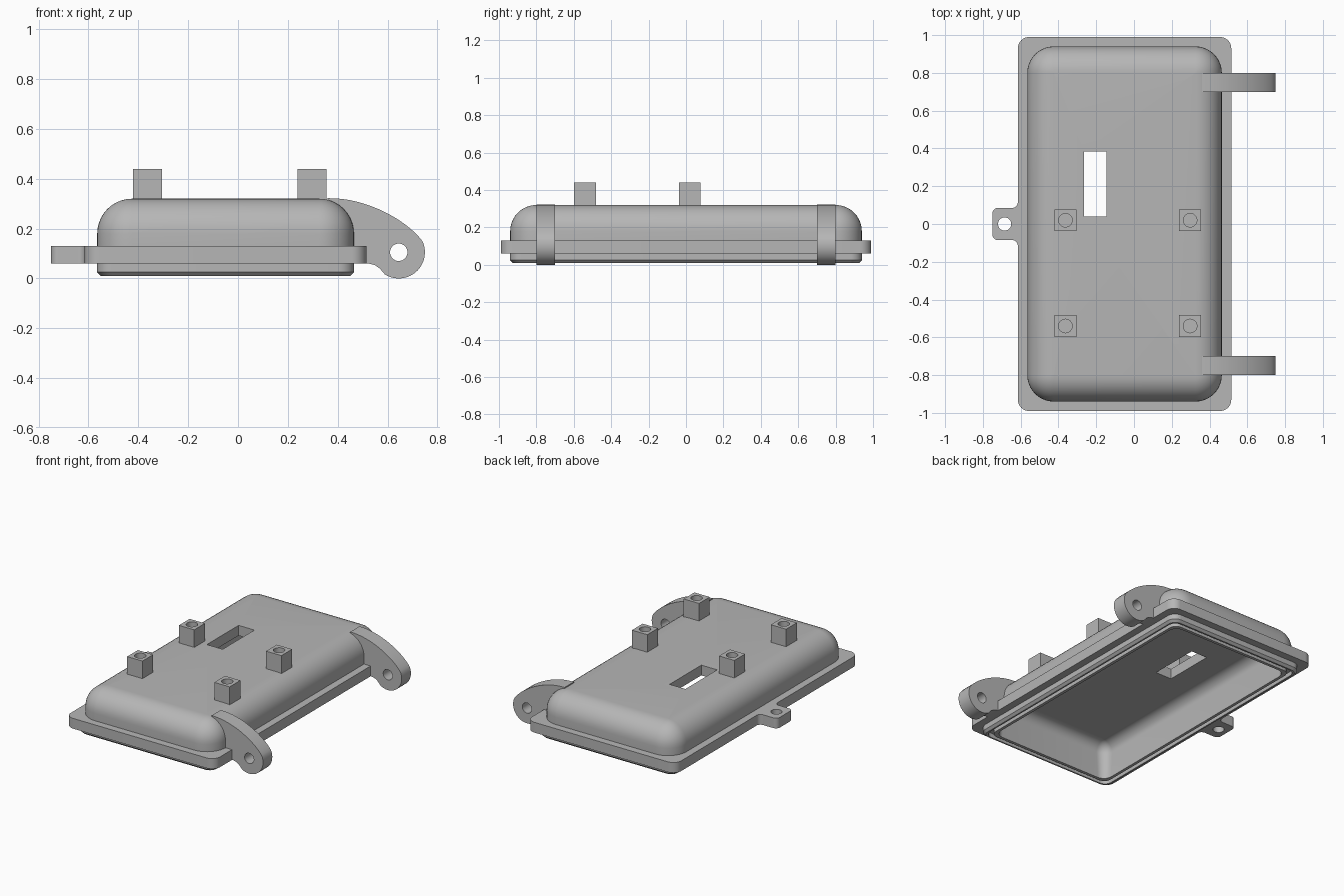
import bpy, bmesh
from math import sin, cos, pi, radians
from mathutils import Vector

if "Cube" in bpy.data.objects:
    bpy.data.objects.remove(bpy.data.objects["Cube"])

grey = bpy.data.materials.new("grey_plastic")
grey.use_nodes = True
grey.diffuse_color = (0.47, 0.47, 0.47, 1)
grey.node_tree.nodes["Principled BSDF"].inputs["Base Color"].default_value = grey.diffuse_color


def finish(name, bm):
    bmesh.ops.recalc_face_normals(bm, faces=bm.faces)
    mesh = bpy.data.meshes.new(name)
    bm.to_mesh(mesh)
    bm.free()
    mesh.materials.append(grey)
    obj = bpy.data.objects.new(name, mesh)
    bpy.context.collection.objects.link(obj)
    return obj


def prism(name, outline, lo, hi, along_y=False):
    """Extrude a flat outline between two heights (or two y positions)."""
    bm = bmesh.new()
    place = (lambda a, b, c: (a, c, b)) if along_y else (lambda a, b, c: (a, b, c))
    rings = [[bm.verts.new(place(a, b, c)) for a, b in outline] for c in (lo, hi)]
    for ring in rings:
        bm.faces.new(ring)
    n = len(outline)
    for i in range(n):
        j = (i + 1) % n
        bm.faces.new((rings[0][i], rings[0][j], rings[1][j], rings[1][i]))
    return finish(name, bm)


def arc(cx, cy, r, start, end, n=8):
    angles = [radians(start + (end - start) * i / n) for i in range(n + 1)]
    return [(cx + r * cos(a), cy + r * sin(a)) for a in angles]


def circle(cx, cy, r):
    return arc(cx, cy, r, 0, 360, 32)[:-1]


def box(cx, cy, hx, hy):
    return [(cx - hx, cy - hy), (cx + hx, cy - hy), (cx + hx, cy + hy), (cx - hx, cy + hy)]


def activate(obj):
    bpy.ops.object.select_all(action='DESELECT')
    obj.select_set(True)
    bpy.context.view_layer.objects.active = obj


def cut(obj, cutter):
    cutter.hide_render = True
    mod = obj.modifiers.new("cut", 'BOOLEAN')
    mod.operation, mod.solver, mod.object = 'DIFFERENCE', 'EXACT', cutter
    activate(obj)
    bpy.ops.object.modifier_apply(modifier=mod.name)
    bpy.data.objects.remove(cutter)


def smooth(obj):
    activate(obj)
    bpy.ops.object.shade_smooth_by_angle(angle=radians(30))


# Hollow cover: rounded rectangles lofted along a wall profile of (inset, z, corner radius)
CX, HX, HY = -0.05, 0.515, 0.94
FILLET, INNER, ARC_Z = 0.14, 0.07, 0.18


def fillet(r, start, end):
    return [(FILLET - x, ARC_Z + z, max(x, 0.003)) for x, z in arc(0, 0, r, start, end, 10)]


profile = fillet(INNER, 90, 0)
profile += [(0.07, 0.01, 0.06), (0.05, 0.01, 0.05), (0.05, 0.04, 0.05),      # inner rim
            (0.025, 0.04, 0.05), (0.025, 0.01, 0.05),                        # seal groove
            (0.015, 0.01, 0.05), (0, 0.025, 0.06), (0, 0.06, 0.06),          # outer lip
            (-0.05, 0.06, 0.06), (-0.05, 0.13, 0.06), (0, 0.13, FILLET)]     # flange
profile += fillet(FILLET, 0, 90)

bm = bmesh.new()
rings = []
for inset, z, r in profile:
    x, y = HX - inset - r, HY - inset - r
    corners = [(x, y, 0), (-x, y, 90), (-x, -y, 180), (x, -y, 270)]
    pts = [p for px, py, a in corners for p in arc(CX + px, py, r, a, a + 90, 10)]
    rings.append([bm.verts.new((px, py, z)) for px, py in pts])
for a, b in zip(rings, rings[1:]):
    for i in range(len(a)):
        j = (i + 1) % len(a)
        bm.faces.new((a[i], a[j], b[j], b[i]))
bm.faces.new(rings[0])
bm.faces.new(rings[-1])
cover = finish("cover_shell", bm)
cut(cover, prism("slot_cutter", box(-0.205, 0.213, 0.06, 0.172), 0.2, 0.4))
smooth(cover)

# Mounting posts with blind screw holes
for x, side in ((-0.363, "right"), (0.297, "left")):
    for y, end in ((0.02, "rear"), (-0.54, "front")):
        post = prism(f"post_{end}_{side}", box(x, y, 0.058, 0.058), 0.315, 0.44)
        cut(post, prism("hole_cutter", circle(x, y, 0.036), 0.345, 0.5))
        smooth(post)

# Latch tab with rounded outer corners and fillets into the flange
half = arc(-0.645, 0.115, 0.03, 360, 270)
half = [(-0.59, 0.115)] + [(x, y) for x, y in half]
half += arc(-0.72, 0.055, 0.03, 90, 180)
tab = prism("latch_tab", half + [(x, -y) for x, y in reversed(half)], 0.06, 0.13)
cut(tab, prism("hole_cutter", circle(-0.685, 0, 0.035), 0, 0.2))
smooth(tab)

# Hinge arms: curved top, round eye, and a back edge hidden inside the cover wall
p = [Vector(v) for v in ((0.36, 0.322), (0.52, 0.325), (0.68, 0.23), (0.738, 0.152))]
arm = []
for i in range(17):
    t = i / 16
    s = 1 - t
    arm.append(tuple(p[0] * s**3 + p[1] * 3 * s * s * t + p[2] * 3 * s * t * t + p[3] * t**3))
arm += arc(0.645, 0.105, 0.105, 20, -122, 20)
arm += [(0.57, 0.039), (0.55, 0.053), (0.525, 0.06), (0.43, 0.06)]
arm += arc(0.325, ARC_Z, 0.105, 0, 72)
for y, end in ((0.75, "rear"), (-0.75, "front")):
    hinge = prism(f"hinge_arm_{end}", arm, y - 0.05, y + 0.05, along_y=True)
    cut(hinge, prism("hole_cutter", circle(0.645, 0.105, 0.035), y - 0.1, y + 0.1, along_y=True))
    smooth(hinge)
